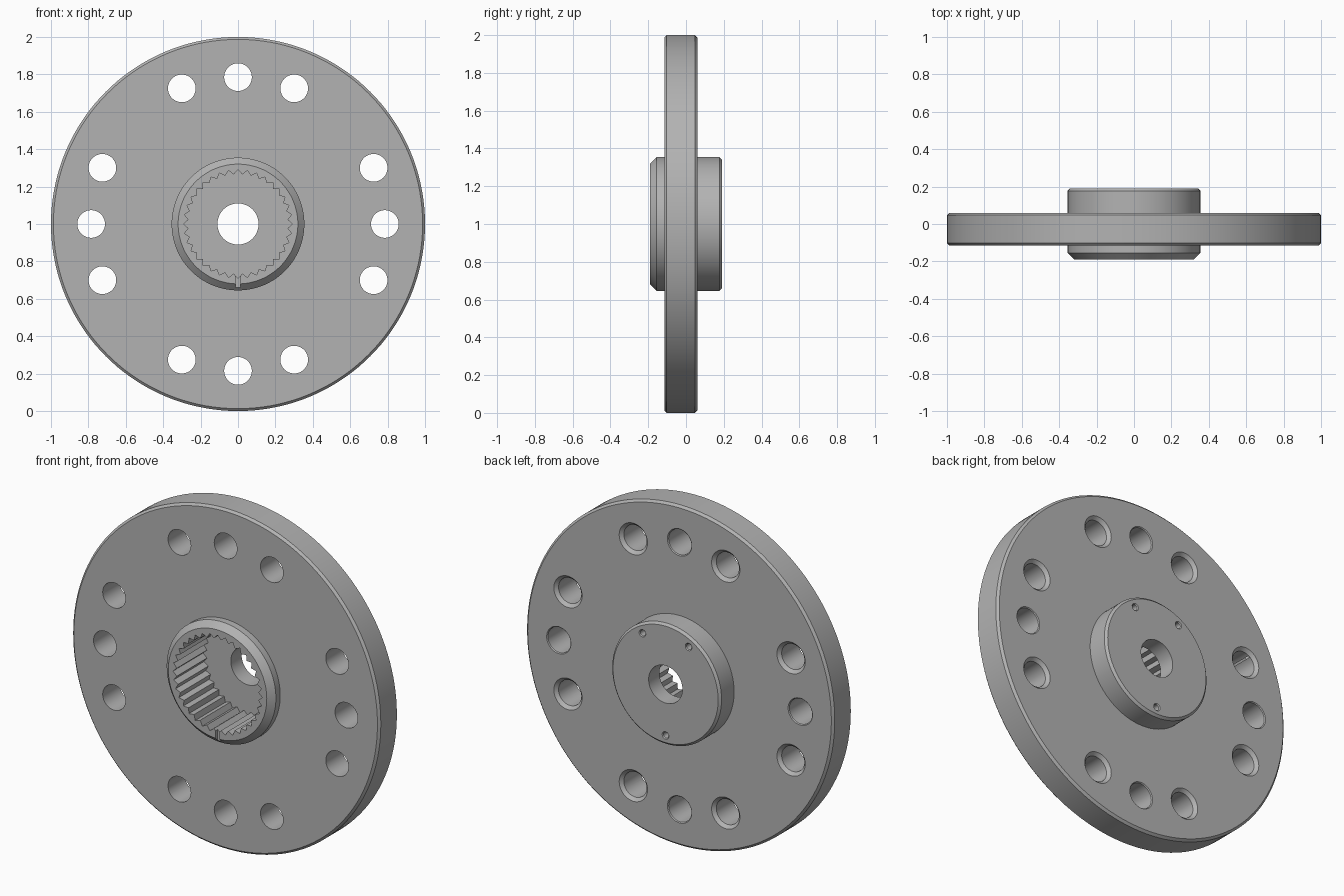
import bpy
import bmesh
from math import sin, cos, pi, radians

cube = bpy.data.objects.get("Cube")
if cube:
    bpy.data.objects.remove(cube, do_unlink=True)

CENTRE_Z = 1.0
FRONT, BACK = -0.19, 0.19            # hub faces
DISC_FRONT, DISC_BACK = -0.115, 0.06  # flange faces

steel = bpy.data.materials.new("grey steel")
steel.use_nodes = True
grey = (0.45, 0.45, 0.45, 1)
steel.diffuse_color = grey
steel.node_tree.nodes["Principled BSDF"].inputs["Base Color"].default_value = grey


def make_object(name, bm):
    bmesh.ops.recalc_face_normals(bm, faces=bm.faces)
    mesh = bpy.data.meshes.new(name)
    bm.to_mesh(mesh)
    bm.free()
    mesh.materials.append(steel)
    obj = bpy.data.objects.new(name, mesh)
    bpy.context.collection.objects.link(obj)
    return obj


def turned(name, profile, x=0, z=0, segments=48, tooth=0):
    """Solid turned about the y axis from (radius, y) pairs; tooth shortens every other radius."""
    bm = bmesh.new()
    rings = []
    for radius, y in profile:
        ring = []
        for i in range(segments):
            a = 2 * pi * i / segments
            r = radius - tooth * (i % 2)
            ring.append(bm.verts.new((x + r * cos(a), y, CENTRE_Z + z + r * sin(a))))
        rings.append(ring)
    for a, b in zip(rings, rings[1:]):
        for i in range(segments):
            j = (i + 1) % segments
            bm.faces.new((a[i], a[j], b[j], b[i]))
    bm.faces.new(rings[0])
    bm.faces.new(rings[-1])
    return make_object(name, bm)


# Flange disc and hub as one turned body
c = 0.013
body = turned("hub_flange", [
    (0.32, FRONT), (0.355, FRONT + 0.035), (0.355, DISC_FRONT),
    (1 - c, DISC_FRONT), (1, DISC_FRONT + c), (1, DISC_BACK - c), (1 - c, DISC_BACK),
    (0.355, DISC_BACK), (0.355, BACK - c), (0.355 - c, BACK)], segments=144)

cutters = []

# Serrated socket open to the front, and the centre hole through its floor
cutters.append(turned("socket_cutter", [(0.29, FRONT - 0.05), (0.29, 0.09)],
                      segments=72, tooth=0.024))
cutters.append(turned("centre_hole_cutter", [(0.11, 0), (0.11, 0.3)], segments=64))

# Bolt holes in four groups of three, countersunk on the back
for quarter in range(4):
    for step in (-1, 0, 1):
        a = radians(90 * quarter + 22.5 * step)
        r = 0.074
        sink = 0.018 if step else 0.005
        cutters.append(turned("bolt_hole_cutter", [
            (r, -0.3), (r, DISC_BACK - sink), (r + sink, DISC_BACK), (r + sink, 0.1)],
            0.785 * cos(a), 0.785 * sin(a)))

# Three small blind holes in the back of the hub
for degrees in (60, 120, 270):
    a = radians(degrees)
    cutters.append(turned("pin_hole_cutter", [
        (0.017, 0.11), (0.017, BACK - 0.005), (0.022, BACK), (0.022, 0.25)],
        0.3 * cos(a), 0.3 * sin(a), segments=24))

# Index notch across the bottom of the socket lip
bm = bmesh.new()
bmesh.ops.create_cube(bm, size=1)
bmesh.ops.scale(bm, vec=(0.026, 0.1, 0.1), verts=bm.verts)
bmesh.ops.translate(bm, vec=(0, FRONT - 0.03, CENTRE_Z - 0.32), verts=bm.verts)
cutters.append(make_object("notch_cutter", bm))

# Cut everything, then discard the cutters
bpy.ops.object.select_all(action='DESELECT')
bpy.context.view_layer.objects.active = body
body.select_set(True)
for cutter in cutters:
    cutter.hide_render = True
    cut = body.modifiers.new("cut", 'BOOLEAN')
    cut.operation = 'DIFFERENCE'
    cut.solver = 'EXACT'
    cut.object = cutter
    bpy.ops.object.modifier_apply(modifier=cut.name)
    bpy.data.objects.remove(cutter, do_unlink=True)

bpy.ops.object.shade_smooth_by_angle(angle=radians(25))
